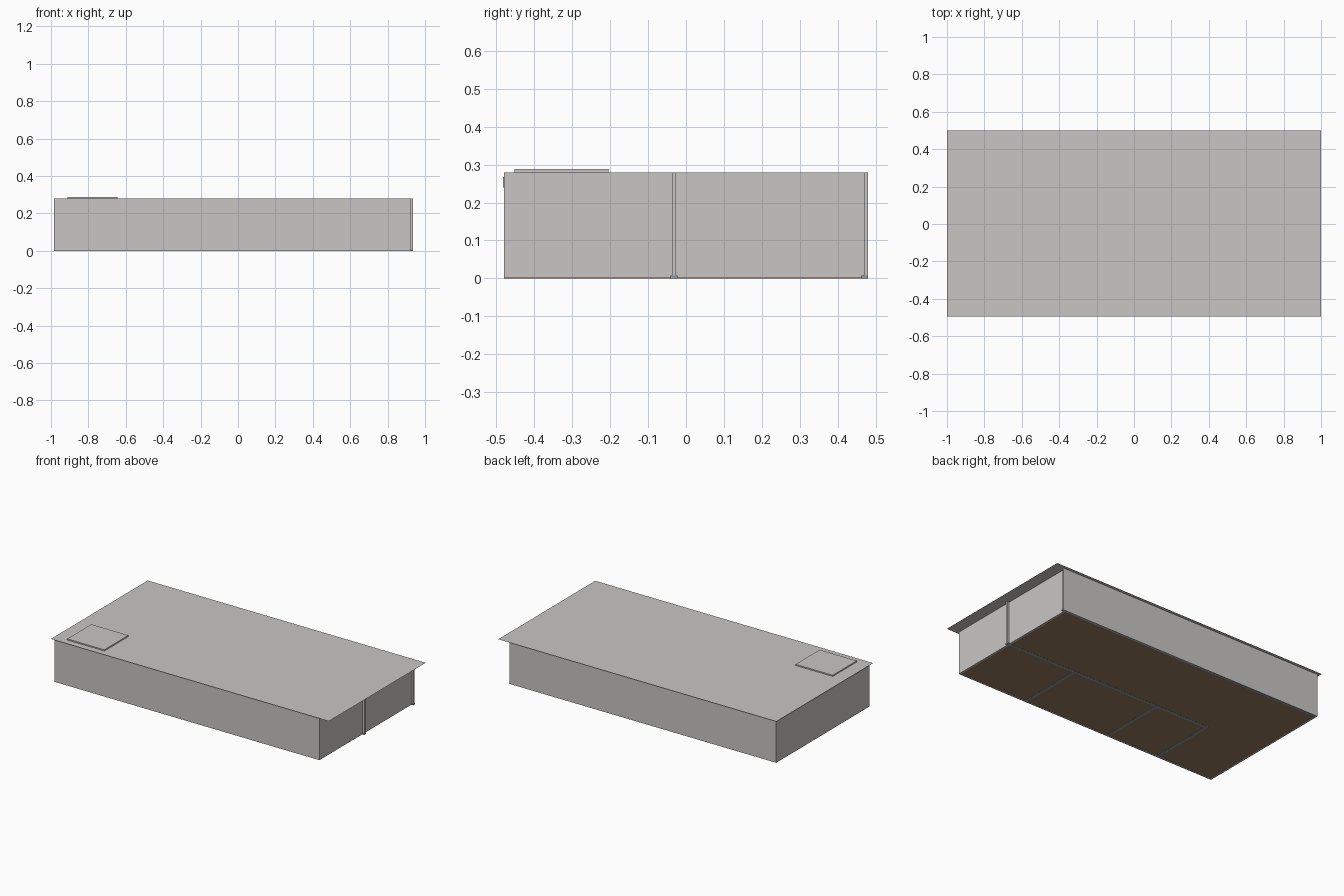
import bpy, bmesh

if "Cube" in bpy.data.objects:
    bpy.data.objects.remove(bpy.data.objects["Cube"])


def material(name, rgb):
    m = bpy.data.materials.new(name)
    m.diffuse_color = (*rgb, 1.0)
    m.use_nodes = True
    m.node_tree.nodes["Principled BSDF"].inputs["Base Color"].default_value = m.diffuse_color
    return m


WALL = material("pale_grey", (0.58, 0.565, 0.55))
FLOOR = material("brown_floor", (0.30, 0.195, 0.12))
TRIM = material("blue_grey_trim", (0.27, 0.32, 0.37))


def box(name, x0, x1, y0, y1, z0, z1, mat):
    bm = bmesh.new()
    bmesh.ops.create_cube(bm, size=1.0)
    for v in bm.verts:
        v.co.x = x0 if v.co.x < 0 else x1
        v.co.y = y0 if v.co.y < 0 else y1
        v.co.z = z0 if v.co.z < 0 else z1
    return finish(name, bm, mat)


def plane(name, x0, x1, y0, y1, z, mat):
    bm = bmesh.new()
    bm.faces.new([bm.verts.new((x, y, z)) for x, y in
                  ((x0, y0), (x1, y0), (x1, y1), (x0, y1))])
    return finish(name, bm, mat)


def finish(name, bm, mat):
    me = bpy.data.meshes.new(name)
    bm.to_mesh(me)
    bm.free()
    me.materials.append(mat)
    ob = bpy.data.objects.new(name, me)
    bpy.context.collection.objects.link(ob)
    return ob


T = 0.011          # wall thickness
H = 0.2795         # wall top, just below the roof sheet
L, R = -0.985, 0.922
F, B = -0.48, 0.48
END = 0.935        # ends of the walls that stick out on the right
MID = -0.037       # corridor wall
B0 = 0.001         # walls start just above the trim underside

# Floor and roof sheets
box("floor", L, R, F + 0.001, B - 0.001, 0.0008, 0.003, FLOOR)
plane("roof", -1.0, 1.0, -0.495, 0.5, 0.28, WALL)

# Outer walls
box("front_wall", L, R, F, F + T, 0, H, WALL)
box("left_wall", L, L + T, F, B, 0, H, WALL)
box("right_wall", R - T, R, F, B, 0, H, WALL)
box("back_wall", L, END, B - T, B, 0, H, WALL)

# Inner walls: one long corridor wall and three cross walls, each with trim
box("corridor_wall", -0.58, END, MID, MID + T, B0, H, WALL)
box("corridor_trim", -0.585, END + 0.001, MID - 0.004, MID + T + 0.004, 0, 0.008, TRIM)
for i, x in enumerate((-0.575, -0.20, 0.42)):
    box(f"cross_wall_{i + 1}", x - T / 2, x + T / 2, F + T, MID, B0, H, WALL)
    box(f"cross_trim_{i + 1}", x - 0.009, x + 0.009, F + T, MID - 0.004, 0, 0.008, TRIM)

# Trim along the back wall
box("back_trim", L + T, END + 0.001, B - T - 0.006, B - 0.0005, -0.0, 0.008, TRIM)

# Raised hatch on the roof and the small tab under the front eave
box("roof_hatch", -0.912, -0.645, -0.452, -0.205, 0.28, 0.288, WALL)
box("front_tab", -0.621, -0.619, -0.483, -0.479, 0.24, 0.268, WALL)
